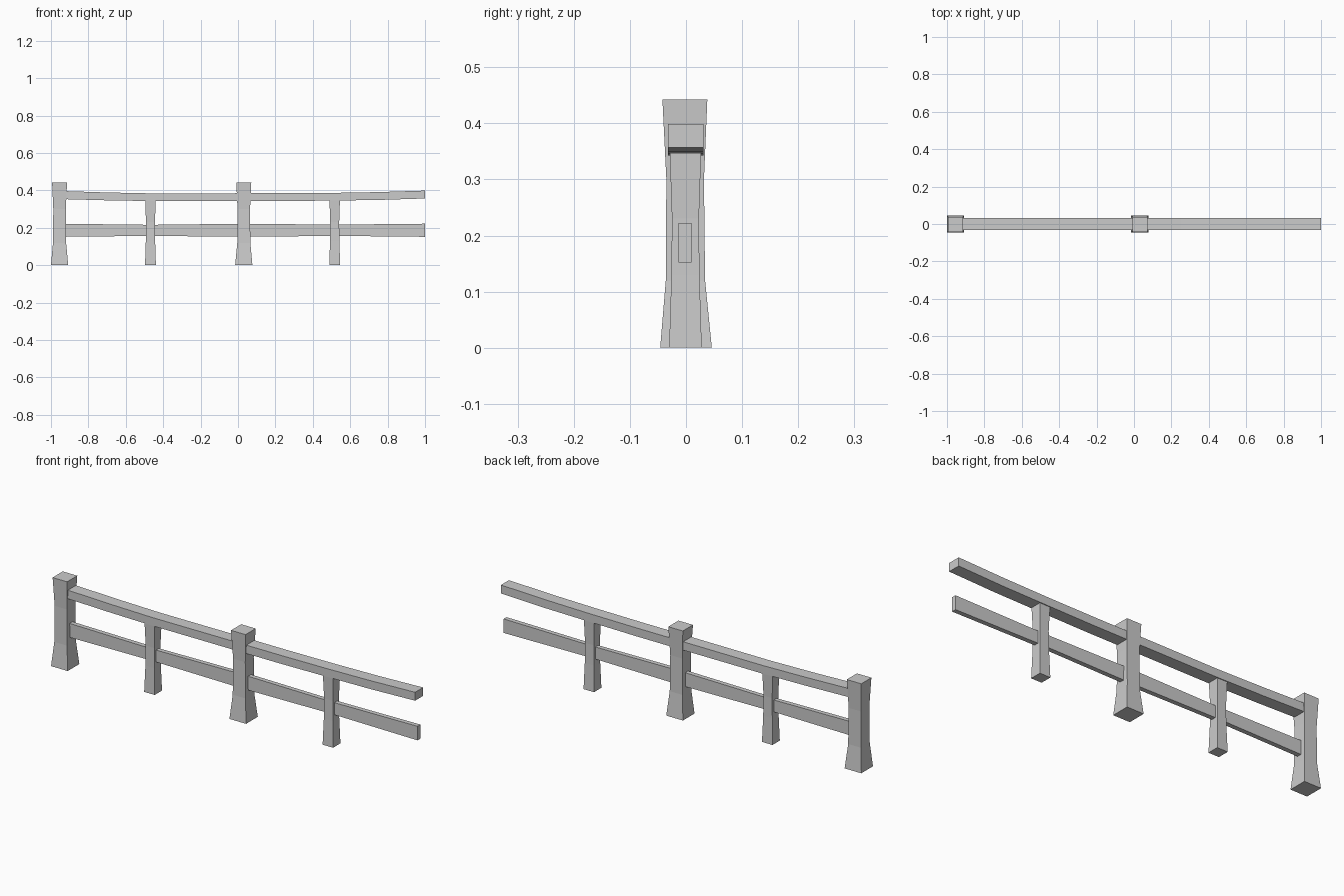
import bpy, bmesh

if "Cube" in bpy.data.objects:
    bpy.data.objects.remove(bpy.data.objects["Cube"])


def loft(name, rings, location=(0, 0, 0)):
    """Skin a list of four-corner rings into a closed solid."""
    bm = bmesh.new()
    loops = [[bm.verts.new(p) for p in ring] for ring in rings]
    for a, b in zip(loops, loops[1:]):
        for i in range(4):
            j = (i + 1) % 4
            bm.faces.new((a[i], a[j], b[j], b[i]))
    bm.faces.new(loops[0][::-1])
    bm.faces.new(loops[-1])
    bmesh.ops.recalc_face_normals(bm, faces=bm.faces)
    mesh = bpy.data.meshes.new(name)
    bm.to_mesh(mesh)
    bm.free()
    obj = bpy.data.objects.new(name, mesh)
    obj.location = location
    bpy.context.collection.objects.link(obj)
    return obj


def post(name, x, sections):
    # sections: height, half width, y offset
    rings = [[(-h, o - h, z), (h, o - h, z), (h, o + h, z), (-h, o + h, z)]
             for z, h, o in sections]
    return loft(name, rings, (x, 0, 0))


def rail(name, y0, y1, path):
    # path: x, bottom height, top height
    rings = [[(x, y0, b), (x, y1, b), (x, y1, t), (x, y0, t)] for x, b, t in path]
    return loft(name, rings)


# Tall main posts with flared foot and head
for i, x in enumerate((-0.954, 0.031)):
    post(f"main_post_{i + 1}", x, [(0, 0.046, 0), (0.12, 0.035, -0.001),
                                   (0.30, 0.0335, -0.0015), (0.442, 0.04, -0.002)])

# Short intermediate posts under the handrail
for i, x in enumerate((-0.468, 0.517)):
    post(f"short_post_{i + 1}", x, [(0, 0.029, -0.001), (0.13, 0.025, -0.001),
                                    (0.23, 0.024, -0.001), (0.35, 0.028, -0.001)])

# Sagging handrail
rail("top_rail", -0.032, 0.031,
     [(-0.95, 0.354, 0.397), (-0.70, 0.347, 0.389), (-0.45, 0.343, 0.384),
      (0.03, 0.343, 0.385), (0.25, 0.343, 0.385), (0.517, 0.346, 0.387),
      (0.75, 0.349, 0.391), (1.0, 0.357, 0.399)])

# Thin lower board
rail("lower_rail", -0.013, 0.010,
     [(-0.95, 0.152, 0.222), (-0.468, 0.157, 0.216), (0.03, 0.152, 0.222),
      (0.517, 0.157, 0.217), (1.0, 0.152, 0.222)])
